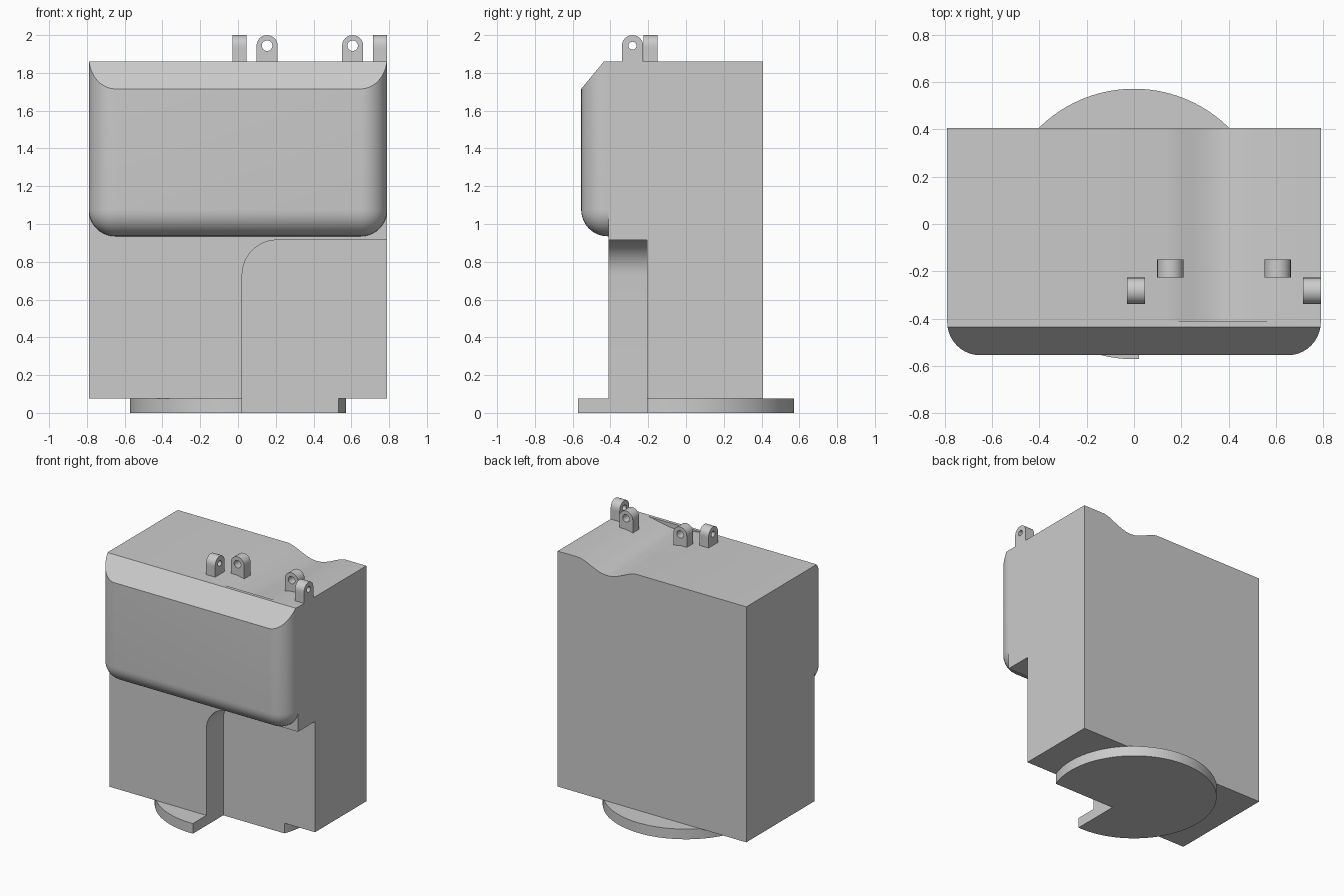
import bpy, bmesh, math
from mathutils import Vector

old = bpy.data.objects.get("Cube")
if old:
    bpy.data.objects.remove(old, do_unlink=True)

grey = bpy.data.materials.new("plain grey")
grey.use_nodes = True
COLOUR = (0.6, 0.6, 0.6, 1)
grey.diffuse_color = COLOUR
grey.node_tree.nodes["Principled BSDF"].inputs["Base Color"].default_value = COLOUR

W, FRONT, BACK, TOP, BASE = 0.79, -0.41, 0.407, 1.86, 0.077


def finish(name, bm):
    """Turn a bmesh into a named, coloured object."""
    bmesh.ops.recalc_face_normals(bm, faces=bm.faces[:])
    mesh = bpy.data.meshes.new(name)
    bm.to_mesh(mesh)
    bm.free()
    mesh.materials.append(grey)
    ob = bpy.data.objects.new(name, mesh)
    bpy.context.collection.objects.link(ob)
    return ob


def activate(ob):
    bpy.ops.object.select_all(action='DESELECT')
    ob.select_set(True)
    bpy.context.view_layer.objects.active = ob


def smooth(ob):
    activate(ob)
    bpy.ops.object.shade_smooth_by_angle(angle=math.radians(30))


def loft(name, first, second):
    """Closed solid between two matching rings of points."""
    bm = bmesh.new()
    a = [bm.verts.new(p) for p in first]
    b = [bm.verts.new(p) for p in second]
    bm.faces.new(a)
    bm.faces.new(b[::-1])
    for i in range(len(a)):
        j = (i + 1) % len(a)
        bm.faces.new((a[i], a[j], b[j], b[i]))
    return finish(name, bm)


def body_ring(y, depth):
    """Body outline with a shallow valley in the top."""
    n, x0, x1 = 12, 0.14, 0.61
    ring = [(-W, y, BASE), (W, y, BASE), (W, y, TOP)]
    for i in range(n + 1):
        t = i / n
        drop = depth * math.sin(math.pi * t) ** 1.5
        ring.append((x1 + (x0 - x1) * t, y, TOP - drop))
    return ring + [(-W, y, TOP)]


def notch_ring(y):
    """Front recess outline with one rounded upper corner."""
    x0, z1, r = 0.022, 0.915, 0.185
    ring = [(x0, y, -0.2), (1.0, y, -0.2), (1.0, y, z1)]
    for i in range(13):
        a = math.pi / 2 * (1 + i / 12)
        ring.append((x0 + r + r * math.cos(a), y, z1 - r + r * math.sin(a)))
    return ring


# Main body and round base
body = loft("body", body_ring(FRONT, 0.035), body_ring(BACK, 0.075))

bm = bmesh.new()
bmesh.ops.create_cone(bm, cap_ends=True, segments=96, radius1=0.572, radius2=0.572, depth=BASE)
bmesh.ops.translate(bm, verts=bm.verts[:], vec=(0, 0, BASE / 2))
base = finish("round_base", bm)

# Recess cut through both
cutter = loft("recess_cutter", notch_ring(-0.8), notch_ring(-0.207))
cutter.hide_render = True
for ob in (body, base):
    activate(ob)
    mod = ob.modifiers.new("recess", 'BOOLEAN')
    mod.operation = 'DIFFERENCE'
    mod.solver = 'EXACT'
    mod.object = cutter
    bpy.ops.object.modifier_apply(modifier=mod.name)
    smooth(ob)
bpy.data.objects.remove(cutter, do_unlink=True)

# Front housing: box rounded on its front, side and bottom edges, chamfered on top
y0, z0 = -0.555, 0.935
bm = bmesh.new()
bmesh.ops.create_cube(bm, size=1)
for v in bm.verts:
    v.co = Vector((v.co.x * 2 * W,
                   y0 if v.co.y < 0 else FRONT,
                   z0 if v.co.z < 0 else TOP))
rounded = []
for e in bm.edges:
    mid = (e.verts[0].co + e.verts[1].co) / 2
    front, low, side = mid.y < y0 + 0.01, mid.z < z0 + 0.01, abs(mid.x) > W - 0.01
    if front + low + side == 2:
        rounded.append(e)
bmesh.ops.bevel(bm, geom=rounded, offset=0.14, segments=10, profile=0.5, affect='EDGES')
cut = bmesh.ops.bisect_plane(bm, geom=bm.verts[:] + bm.edges[:] + bm.faces[:],
                             plane_co=(0, y0, 1.715), plane_no=(0, -0.145, 0.12),
                             clear_outer=True)
bmesh.ops.edgenet_fill(bm, edges=[g for g in cut["geom_cut"] if isinstance(g, bmesh.types.BMEdge)])
smooth(finish("front_housing", bm))


def lug(name, x, y, along_x, hole):
    """Round-topped eyelet with a through hole, sunk into the body top."""
    r, drop, half, n, cz = 0.056, 0.13, 0.038, 24, 1.944
    bm = bmesh.new()

    def point(u, w, v):
        return bm.verts.new((x + w, y + u, cz + v) if along_x else (x + u, y + w, cz + v))

    rings = []
    for w in (-half, half):
        outer, inner = [], []
        for i in range(n):
            c, s = math.cos(2 * math.pi * i / n), math.sin(2 * math.pi * i / n)
            k = r
            if i > n // 2:
                k = min(r / max(abs(c), 1e-6), drop / abs(s))
            outer.append(point(c * k, w, s * k))
            inner.append(point(c * hole, w, s * hole))
        rings.append((outer, inner))
    (oa, ia), (ob, ib) = rings
    for i in range(n):
        j = (i + 1) % n
        for p, q in ((oa, ia), (ob, ib), (oa, ob), (ia, ib)):
            bm.faces.new((p[i], p[j], q[j], q[i]))
    smooth(finish(name, bm))


# Hinge eyelets on top
for side, x_side, x_front in (("right", 0.008, 0.154), ("left", 0.752, 0.607)):
    lug(side + "_outer_eyelet", x_side, -0.283, True, 0.021)
    lug(side + "_inner_eyelet", x_front, -0.188, False, 0.028)
